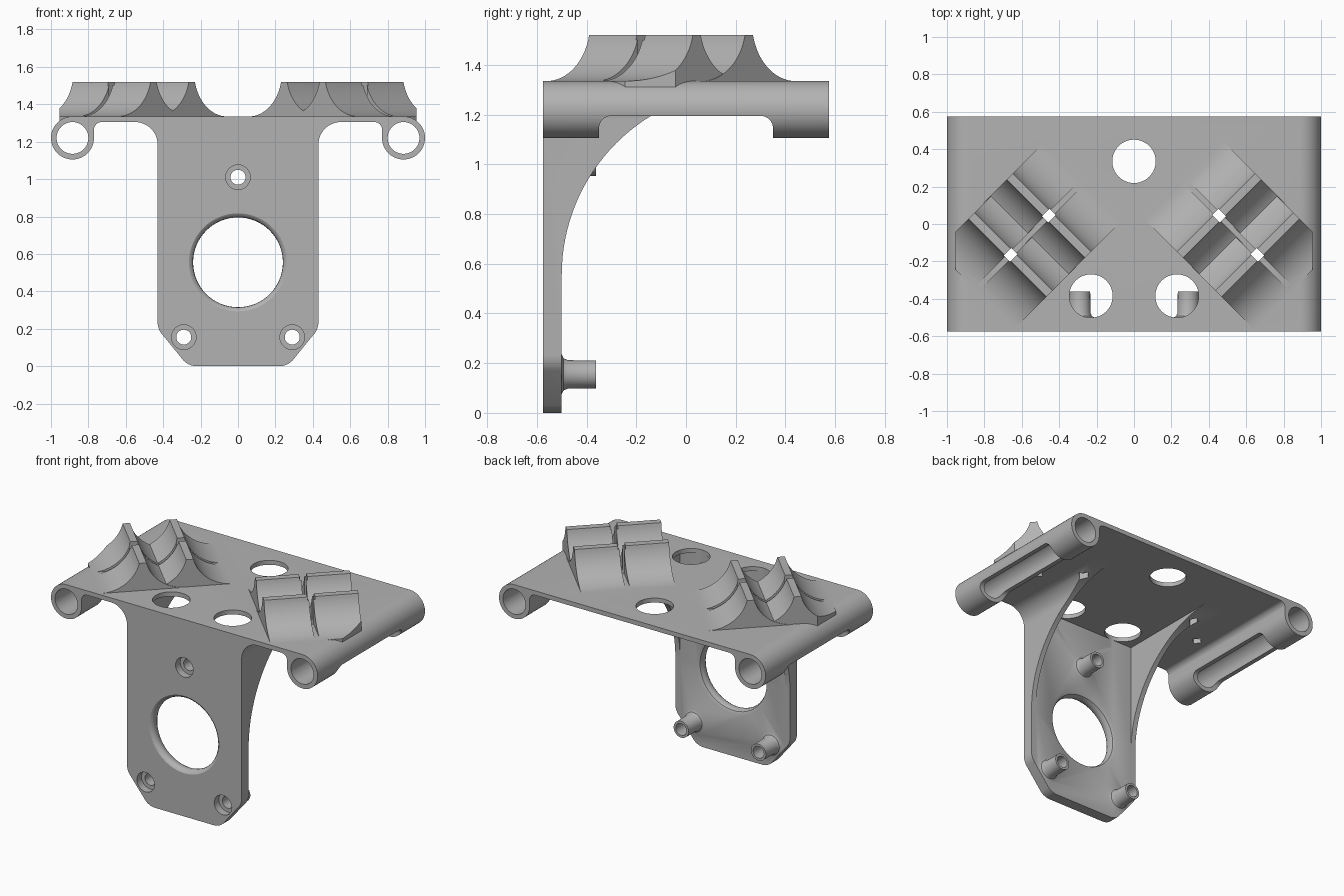
import bpy, bmesh, math
from mathutils import Matrix, Vector

if "Cube" in bpy.data.objects:
    bpy.data.objects.remove(bpy.data.objects["Cube"])

grey = bpy.data.materials.new("light_grey")
grey.diffuse_color = (0.45, 0.45, 0.45, 1)
grey.use_nodes = True
grey.node_tree.nodes["Principled BSDF"].inputs["Base Color"].default_value = grey.diffuse_color


def make(name, bm):
    bmesh.ops.remove_doubles(bm, verts=bm.verts, dist=1e-5)
    bmesh.ops.recalc_face_normals(bm, faces=bm.faces)
    me = bpy.data.meshes.new(name)
    bm.to_mesh(me)
    bm.free()
    me.materials.append(grey)
    ob = bpy.data.objects.new(name, me)
    bpy.context.collection.objects.link(ob)
    return ob


def arc(cx, cy, r, a0, a1, n=12, ry=None):
    ry = ry or r
    ang = [math.radians(a0 + (a1 - a0) * i / n) for i in range(n + 1)]
    return [(cx + r * math.cos(a), cy + ry * math.sin(a)) for a in ang]


def mirrored(pts):
    return pts + [(-x, z) for x, z in reversed(pts)]


def prism(name, pts, lo, hi, axis="y", matrix=None):
    """Extrude a 2D outline: (x, z) along y, (y, z) along x or (x, y) along z."""
    place = {"y": lambda a, b, t: (a, t, b), "x": lambda a, b, t: (t, a, b),
             "z": lambda a, b, t: (a, b, t)}[axis]
    bm = bmesh.new()
    rings = [[bm.verts.new(place(a, b, t)) for a, b in pts] for t in (lo, hi)]
    n = len(pts)
    for i in range(n):
        j = (i + 1) % n
        bm.faces.new((rings[0][i], rings[0][j], rings[1][j], rings[1][i]))
    bm.faces.new(rings[0])
    bm.faces.new(rings[1])
    if matrix:
        bm.transform(matrix)
    return make(name, bm)


def lathe(name, prof, x, z, n=40):
    """Solid of revolution about an axis parallel to y; prof is (radius, y)."""
    bm = bmesh.new()
    rings = [[bm.verts.new((x + r * math.cos(2 * math.pi * k / n), y,
                            z + r * math.sin(2 * math.pi * k / n)))
              for k in range(n)] for r, y in prof]
    for a, b in zip(rings, rings[1:]):
        for k in range(n):
            m = (k + 1) % n
            bm.faces.new((a[k], a[m], b[m], b[k]))
    bm.faces.new(rings[0])
    bm.faces.new(rings[-1])
    return make(name, bm)


def boolean(ob, others, op):
    for o in others:
        m = ob.modifiers.new(op, "BOOLEAN")
        m.operation, m.object, m.solver = op, o, "EXACT"
    dg = bpy.context.evaluated_depsgraph_get()
    me = bpy.data.meshes.new_from_object(ob.evaluated_get(dg))
    ob.modifiers.clear()
    ob.data = me
    for o in others:
        bpy.data.objects.remove(o)


# Deck with a rod tube along each side
outline = [(0, 1.335)] + arc(0.885, 1.22, 0.115, 90, -180, 40)
outline += arc(0.73, 1.265, 0.04, 0, 90, 8) + [(0, 1.305)]
bracket = prism("deck", outline[1:-1] + [(-x, z) for x, z in reversed(outline[1:-1])],
                -0.575, 0.575)

# Front plate and side ribs from one front outline
half = arc(0.55, 1.185, 0.12, 90, 180)
half[0:0] = [(0.55, 1.32)]
half += arc(0.33, 0.235, 0.10, 0, -45, 6) + arc(0.22, 0.10, 0.10, -45, -90, 6)
wall = prism("front_plate", mirrored(half), -0.575, 0.27)
sweep = [(-0.5, -0.1)] + arc(0.25, 0.555, 0.75, 180, 90, 32) + [(0.4, 1.305), (0.4, -0.1)]
pocket = [(-0.395, -0.1), (0.395, -0.1), (0.395, 1.305), (-0.395, 1.305)]
boolean(wall, [prism("rib_sweep", sweep, -0.8, 0.8, "x"),
               prism("rib_pocket", pocket, -0.5, 0.4)], "DIFFERENCE")

# Bosses behind the screw holes
screws = [(-0.29, 0.155), (0.29, 0.155), (0, 1.01)]
boss = [(0.08, -0.53), (0.08, -0.5), (0.065, -0.493), (0.057, -0.475), (0.056, -0.362)]
bosses = [lathe("boss", boss, x, z) for x, z in screws]

# Clip walls: thin blades with concave flanks, set diagonally in pairs
blade = mirrored([(0.017, 1.52)] + arc(0.265, 1.57, 0.248, 192.3, 270, 16, 0.235) + [(0.265, 1.31)])
clips, slots = [], []
for s in (1, -1):
    for cx, cy in ((0.455, 0.045), (0.66, -0.165)):
        mat = Matrix.Translation((s * cx, cy, 0)) @ Matrix.Rotation(-s * math.pi / 4, 4, "Z")
        clip = prism("clip", blade, -0.295, 0.295, "y", mat)
        # slit between the two halves, and trim at the rounded deck edge
        slit = [(-0.3, 1.337), (0.3, 1.337), (0.3, 1.6), (-0.3, 1.6)]
        edge = [(s * 0.955, 1.2), (s * 1.3, 1.2), (s * 1.3, 1.6), (s * 0.955, 1.6)]
        boolean(clip, [prism("slit", slit, -0.014, 0.014, "y", mat),
                       prism("trim", edge, -1, 1)], "DIFFERENCE")
        clips.append(clip)
        sq = [(-0.028, 1.2), (0.028, 1.2), (0.028, 1.6), (-0.028, 1.6)]
        slots.append(prism("tie_slot", sq, -0.024, 0.024, "y", mat))

boolean(bracket, [wall] + bosses + clips, "UNION")

# Openings: tube bores, tube windows, deck holes, motor opening, screw holes
cuts = slots
for s in (1, -1):
    cuts.append(lathe("bore", [(0.085, -0.7), (0.085, 0.7)], s * 0.885, 1.22))
    window = ([(-0.35, 1.0)] + arc(-0.30, 1.145, 0.05, 180, 90, 8)
              + arc(0.30, 1.145, 0.05, 90, 0, 8) + [(0.35, 1.0)])
    cuts.append(prism("window", window, s * 0.765, s * 1.1, "x"))
for x, y in ((0, 0.335), (0.23, -0.385), (-0.23, -0.385)):
    cuts.append(prism("deck_hole", arc(x, y, 0.116, 0, 352.5, 47), 1.25, 1.4, "z"))
opening = ([(0.262, -0.6), (0.262, -0.575), (0.25, -0.568), (0.242, -0.555), (0.24, -0.54),
            (0.242, -0.525), (0.25, -0.508), (0.265, -0.5), (0.265, -0.47)])
cuts.append(lathe("opening", opening, 0, 0.555, 64))
for x, z in screws:
    cuts.append(lathe("screw_hole", [(0.066, -0.6), (0.066, -0.525), (0.04, -0.525),
                                     (0.04, -0.3)], x, z, 32))
boolean(bracket, cuts, "DIFFERENCE")

bracket.name = "mounting_bracket"
bpy.context.view_layer.objects.active = bracket
bracket.select_set(True)
bpy.ops.object.shade_smooth_by_angle(angle=math.radians(30))
